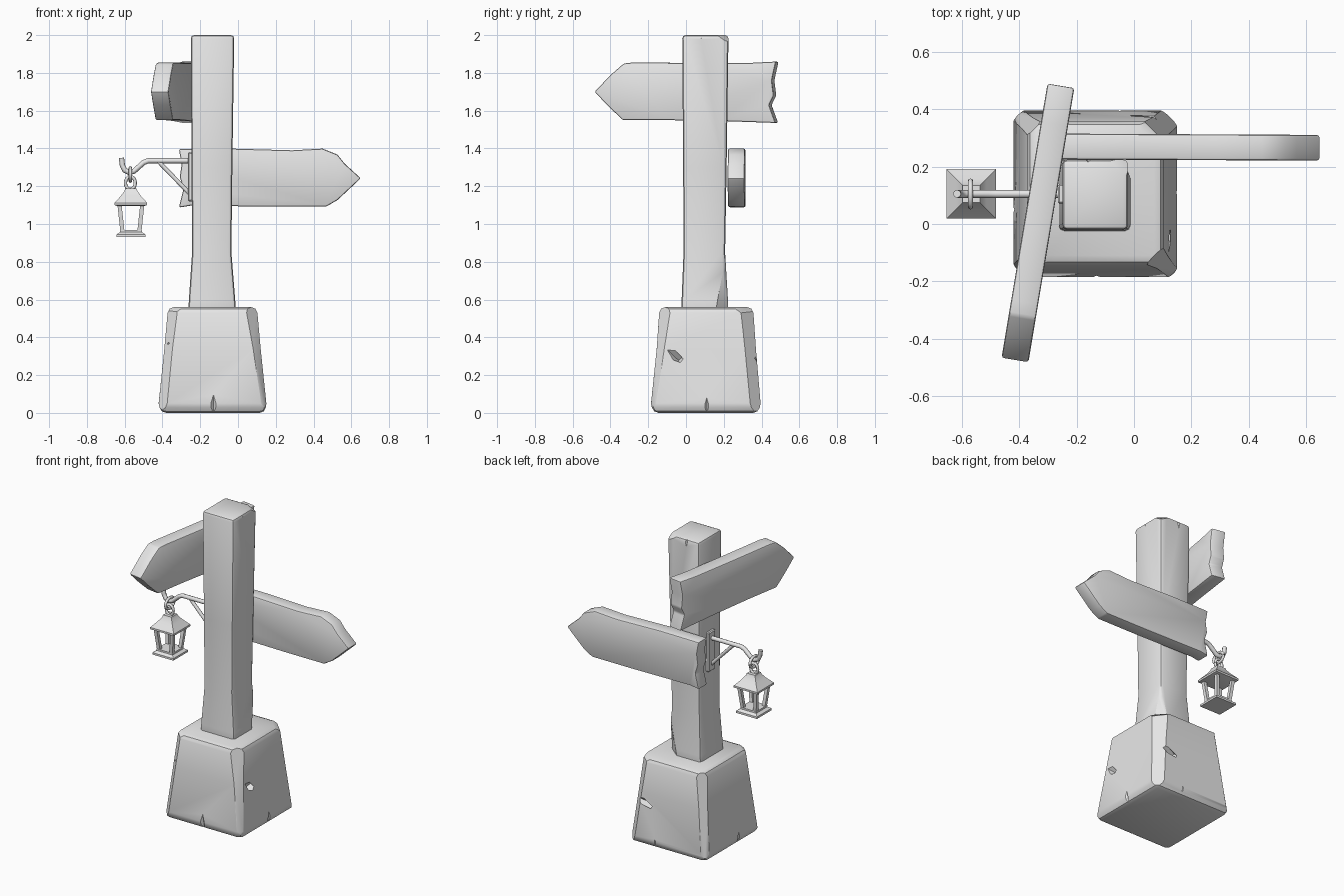
import bpy
import bmesh
import math
from mathutils import Matrix, Vector

if "Cube" in bpy.data.objects:
    bpy.data.objects.remove(bpy.data.objects["Cube"])

grey = bpy.data.materials.new("stone_grey")
grey.use_nodes = True
grey.diffuse_color = (0.8, 0.8, 0.8, 1)
grey.node_tree.nodes["Principled BSDF"].inputs["Base Color"].default_value = (0.8, 0.8, 0.8, 1)


def make(name, bm, smooth=True):
    """Turn a bmesh into a finished object."""
    bmesh.ops.recalc_face_normals(bm, faces=bm.faces)
    mesh = bpy.data.meshes.new(name)
    bm.to_mesh(mesh)
    bm.free()
    mesh.materials.append(grey)
    obj = bpy.data.objects.new(name, mesh)
    bpy.context.collection.objects.link(obj)
    bpy.ops.object.select_all(action='DESELECT')
    bpy.context.view_layer.objects.active = obj
    obj.select_set(True)
    if smooth:
        bpy.ops.object.shade_smooth_by_angle(angle=math.radians(35))
    return obj


def skin(rings):
    """Closed solid through a list of point rings."""
    bm = bmesh.new()
    loops = [[bm.verts.new(p) for p in ring] for ring in rings]
    n = len(loops[0])
    for a, b in zip(loops, loops[1:]):
        for i in range(n):
            bm.faces.new((a[i], a[(i + 1) % n], b[(i + 1) % n], b[i]))
    bm.faces.new(loops[0][::-1])
    bm.faces.new(loops[-1])
    bmesh.ops.recalc_face_normals(bm, faces=bm.faces)
    return bm


def tower(sections):
    """Rectangular sections: z, x min, x max, y min, y max."""
    return skin([[(x0, y0, z), (x1, y0, z), (x1, y1, z), (x0, y1, z)]
                 for z, x0, x1, y0, y1 in sections])


def soften(bm, width, segments=2):
    edges = [e for e in bm.edges if e.calc_face_angle(0) > math.radians(30)]
    bmesh.ops.bevel(bm, geom=edges, offset=width, segments=segments,
                    profile=0.5, affect='EDGES', clamp_overlap=True)


def chip(bm, point, normal):
    """Slice off everything beyond a plane."""
    bmesh.ops.bisect_plane(bm, geom=bm.verts[:] + bm.edges[:] + bm.faces[:],
                           plane_co=point, plane_no=normal, clear_outer=True)
    bmesh.ops.holes_fill(bm, edges=[e for e in bm.edges if e.is_boundary], sides=0)


def notch(obj, place, size, turn=(0, 0, 0)):
    """Carve a tapered four-sided wedge out of an object."""
    bm = bmesh.new()
    bmesh.ops.create_cone(bm, cap_ends=True, segments=4, radius1=1, radius2=0.05, depth=2)
    cutter = make("crack_cutter", bm, False)
    cutter.location, cutter.scale, cutter.rotation_euler = place, size, turn
    cutter.hide_render = True
    bpy.context.view_layer.update()
    mod = obj.modifiers.new("crack", 'BOOLEAN')
    mod.operation, mod.object, mod.solver = 'DIFFERENCE', cutter, 'EXACT'
    bpy.context.view_layer.objects.active = obj
    bpy.ops.object.modifier_apply(modifier=mod.name)
    bpy.data.objects.remove(cutter)


def rod(name, path, radius):
    """Round bar following a path, via a bevelled curve."""
    curve = bpy.data.curves.new(name, 'CURVE')
    curve.dimensions = '3D'
    curve.bevel_depth, curve.bevel_resolution = radius, 2
    curve.use_fill_caps = True
    line = curve.splines.new('POLY')
    line.points.add(len(path) - 1)
    for p, co in zip(line.points, path):
        p.co = (*co, 1)
    line.use_smooth = True
    curve.materials.append(grey)
    obj = bpy.data.objects.new(name, curve)
    bpy.context.collection.objects.link(obj)


# Stone base: tapered block with chipped corners and cracks
bm = tower([(0, -0.41, 0.145, -0.175, 0.385), (0.05, -0.42, 0.15, -0.185, 0.395),
            (0.34, -0.39, 0.12, -0.155, 0.37), (0.56, -0.37, 0.1, -0.14, 0.355)])
soften(bm, 0.03)
for spot, way in [((0.09, -0.13, 0.4), (1, -1, 0.25)), ((-0.385, 0.365, 0.2), (-1, 1, 0.2)),
                  ((0.115, 0.365, 0.1), (1, 1, 0.2)), ((-0.39, -0.15, 0.15), (-1, -1, 0.2)),
                  ((0.07, 0.33, 0.53), (0.6, 0.5, 1)), ((-0.35, -0.11, 0.54), (-0.5, -0.6, 1))]:
    chip(bm, spot, Vector(way).normalized())
base = make("stone_base", bm)
for x, y in [(-0.13, -0.19), (0.16, 0.11), (-0.05, 0.41), (-0.43, 0.05)]:
    notch(base, (x, y, 0.05), (0.035, 0.035, 0.09))
notch(base, (0.14, -0.1, 0.34), (0.03, 0.03, 0.1), (0.9, 0, 0.4))
notch(base, (0.1, 0.39, 0.3), (0.03, 0.03, 0.12), (0, 1.2, 0.3))
notch(base, (-0.41, -0.15, 0.36), (0.025, 0.025, 0.1), (0, 1.4, 0.5))

# Wooden post: slightly waisted, with a worn top
bm = tower([(0.5, -0.265, -0.01, -0.025, 0.225), (0.6, -0.26, -0.015, -0.023, 0.222),
            (0.85, -0.243, -0.035, -0.013, 0.207), (1.3, -0.246, -0.03, -0.015, 0.215),
            (2.0, -0.25, -0.02, -0.02, 0.225)])
soften(bm, 0.018)
chip(bm, (-0.04, 0.2, 1.985), Vector((0.5, 0.6, 1)).normalized())
chip(bm, (-0.06, 0.205, 0.6), Vector((1, 1.2, -0.15)).normalized())
post = make("post", bm)
notch(post, (-0.01, 0.08, 1.99), (0.025, 0.025, 0.05), (math.pi, 0, 0))
notch(post, (-0.16, 0.23, 1.99), (0.03, 0.025, 0.06), (math.pi, 0, 0))
notch(post, (-0.19, -0.025, 2.0), (0.015, 0.015, 0.04), (math.pi, 0, 0))


# Arrow boards: worn outline, tip along local +x
def board(name, outline, depth, place, angle):
    rings = [[(u, s * depth / 2, v) for u, v in outline] for s in (-1, 1)]
    bm = skin(rings)
    soften(bm, 0.009)
    obj = make(name, bm)
    obj.matrix_world = Matrix.Translation(place) @ Matrix.Rotation(angle, 4, 'Z')
    return obj


board("upper_board",
      [(-0.485, -0.165), (-0.2, -0.155), (0.1, -0.15), (0.335, -0.15), (0.42, -0.07),
       (0.487, 0.0), (0.4, 0.09), (0.33, 0.15), (0.28, 0.155), (0.0, 0.153),
       (-0.35, 0.153), (-0.487, 0.16), (-0.465, 0.06), (-0.475, -0.02), (-0.45, -0.07)],
      0.095, (-0.335, 0.003, 1.7), math.atan2(-0.985, -0.165))
board("lower_board",
      [(-0.48, -0.16), (-0.42, -0.15), (0.0, -0.155), (0.3, -0.155), (0.36, -0.12),
       (0.483, -0.005), (0.4, 0.07), (0.36, 0.12), (0.28, 0.152), (0.12, 0.143),
       (-0.2, 0.152), (-0.48, 0.15), (-0.465, 0.07), (-0.475, 0.0), (-0.455, -0.06)],
      0.09, (0.167, 0.268, 1.247), -0.005)

# Iron bracket: wall plate, hooked arm and brace
y = 0.105
bm = tower([(1.12, -0.265, -0.235, y - 0.035, y + 0.035),
            (1.38, -0.265, -0.235, y - 0.035, y + 0.035)])
soften(bm, 0.006, 1)
make("bracket_plate", bm)
rod("bracket_arm", [(-0.25, y, 1.335), (-0.475, y, 1.335), (-0.5, y, 1.325), (-0.55, y, 1.28),
                    (-0.575, y, 1.272), (-0.6, y, 1.285), (-0.612, y, 1.31),
                    (-0.617, y, 1.35)], 0.014)
rod("bracket_brace", [(-0.25, y, 1.155), (-0.42, y, 1.33)], 0.011)


# Chain links
def link(name, z, wide, tall, spin):
    ring = []
    for i in range(17):
        a = i * math.tau / 16
        s = wide * math.cos(a)
        ring.append((-0.57 + s * math.cos(spin), y + s * math.sin(spin),
                     z + tall * math.sin(a)))
    rod(name, ring, 0.009)


link("upper_link", 1.262, 0.045, 0.035, math.pi / 2)
link("lower_link", 1.217, 0.026, 0.034, 0)

# Lantern: square tiers around one axis
cx = -0.567


def tiers(name, levels):
    bm = tower([(z, cx - h, cx + h, y - h, y + h) for z, h in levels])
    make(name, bm)


tiers("lantern_roof", [(1.095, 0.07), (1.1, 0.086), (1.112, 0.086), (1.15, 0.052),
                       (1.175, 0.034), (1.188, 0.03)])
tiers("lantern_foot", [(0.932, 0.076), (0.945, 0.076), (0.957, 0.058), (0.968, 0.058)])
for sx in (-1, 1):
    for sy in (-1, 1):
        rings = []
        for z, r in ((0.96, 0.045), (1.1, 0.06)):
            px, py, t = cx + sx * r, y + sy * r, 0.011
            rings.append([(px - t, py - t, z), (px + t, py - t, z),
                          (px + t, py + t, z), (px - t, py + t, z)])
        side = ("left" if sx > 0 else "right") + ("_back" if sy > 0 else "_front")
        make("lantern_bar_" + side, skin(rings))
